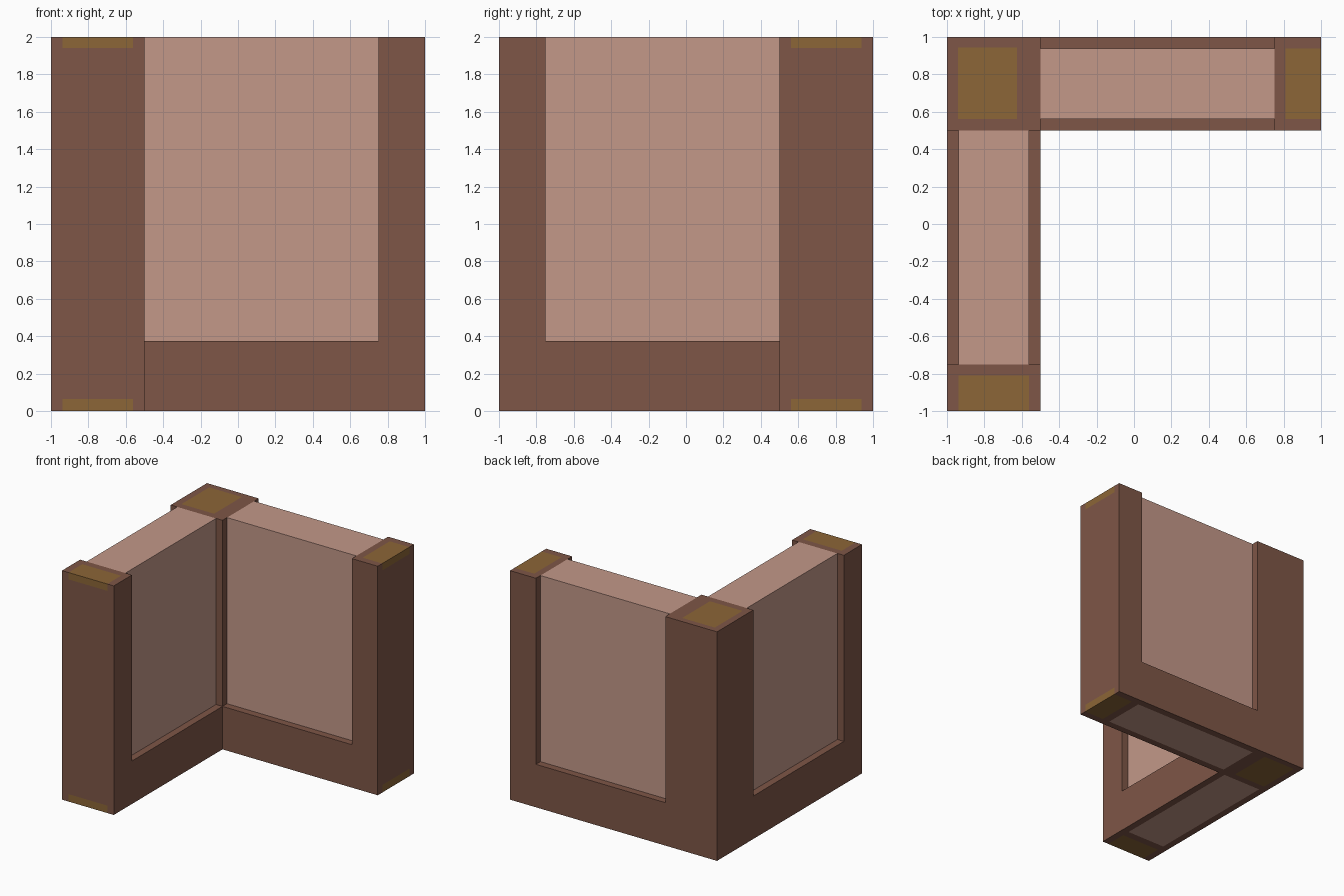
import bpy, bmesh
from mathutils import Vector

cube = bpy.data.objects.get("Cube")
if cube:
    bpy.data.objects.remove(cube, do_unlink=True)


def material(name, rgb):
    # sRGB 0-255 to linear
    lin = [((c / 255 + 0.055) / 1.055) ** 2.4 for c in rgb] + [1.0]
    m = bpy.data.materials.new(name)
    m.use_nodes = True
    m.diffuse_color = lin
    m.node_tree.nodes["Principled BSDF"].inputs["Base Color"].default_value = lin
    m.roughness = 0.9
    return m


BROWN, PINK, GOLD = 0, 1, 2
MATS = [material("brown_frame", (126, 86, 71)),
        material("pink_panel", (195, 152, 137)),
        material("gold_inlay", (140, 102, 55))]

Y0, Y1, I0, I1 = 0.5, 1.0, 0.5625, 0.9375   # wall thickness and inset thickness
TURN = lambda v: Vector((-v.y, -v.x, v.z))  # swaps the back wing onto the side wing


def build(name, profile, y0, y1, cuts=(), rule=None, turned=False):
    """Extrude an xz profile along y, cut it at axis planes, colour faces by rule."""
    bm = bmesh.new()
    face = bm.faces.new([bm.verts.new((x, y0, z)) for x, z in profile])
    ext = bmesh.ops.extrude_face_region(bm, geom=[face])
    for v in ext["geom"]:
        if isinstance(v, bmesh.types.BMVert):
            v.co.y = y1
    bmesh.ops.recalc_face_normals(bm, faces=bm.faces[:])
    for axis, value in cuts:
        co, no = Vector(), Vector()
        co[axis], no[axis] = value, 1
        bmesh.ops.bisect_plane(bm, geom=bm.verts[:] + bm.edges[:] + bm.faces[:],
                               plane_co=co, plane_no=no, dist=1e-5)
    bm.normal_update()
    for f in bm.faces:
        f.material_index = rule(f.calc_center_median(), f.normal) if rule else BROWN
    if turned:
        for v in bm.verts:
            v.co = TURN(v.co)
    bmesh.ops.recalc_face_normals(bm, faces=bm.faces[:])
    me = bpy.data.meshes.new(name)
    bm.to_mesh(me)
    bm.free()
    for m in MATS:
        me.materials.append(m)
    ob = bpy.data.objects.new(name, me)
    bpy.context.collection.objects.link(ob)
    return ob


def rect(x0, x1, z0, z1):
    return [(x0, z0), (x1, z0), (x1, z1), (x0, z1)]


def frame_rule(c, n):
    # gold wraps over the outer end edges, pink shows under the sill
    if not I0 < c.y < I1:
        return BROWN
    if abs(n.z) > 0.9 and c.x > 0.81 and (c.z > 1.99 or c.z < 0.01):
        return GOLD
    if n.x > 0.9 and c.x > 0.99 and (c.z > 1.94 or c.z < 0.065):
        return GOLD
    if n.z < -0.9 and c.x < 0.74:
        return PINK
    return BROWN


def corner_rule(c, n):
    inside = -0.94 < c.x < -0.625 and I0 < c.y < 0.945
    return GOLD if abs(n.z) > 0.9 and inside else BROWN


# Corner post with gold squares on top and bottom
build("corner_post", rect(-1, -0.5, 0, 2), Y0, Y1,
      [(0, -0.94), (0, -0.625), (1, I0), (1, 0.945)], corner_rule)

# Two wings: sill with end post, and the inset panel
FRAME = [(-0.5, 0), (1, 0), (1, 2), (0.75, 2), (0.75, 0.375), (-0.5, 0.375)]
FRAME_CUTS = [(1, I0), (1, I1), (0, 0.74), (0, 0.81), (2, 0.065), (2, 1.94)]
for side, turned in (("back", False), ("side", True)):
    build(side + "_frame", FRAME, Y0, Y1, FRAME_CUTS, frame_rule, turned)
    build(side + "_panel", rect(-0.5, 0.75, 0.375, 2), I0, I1,
          rule=lambda c, n: PINK, turned=turned)
